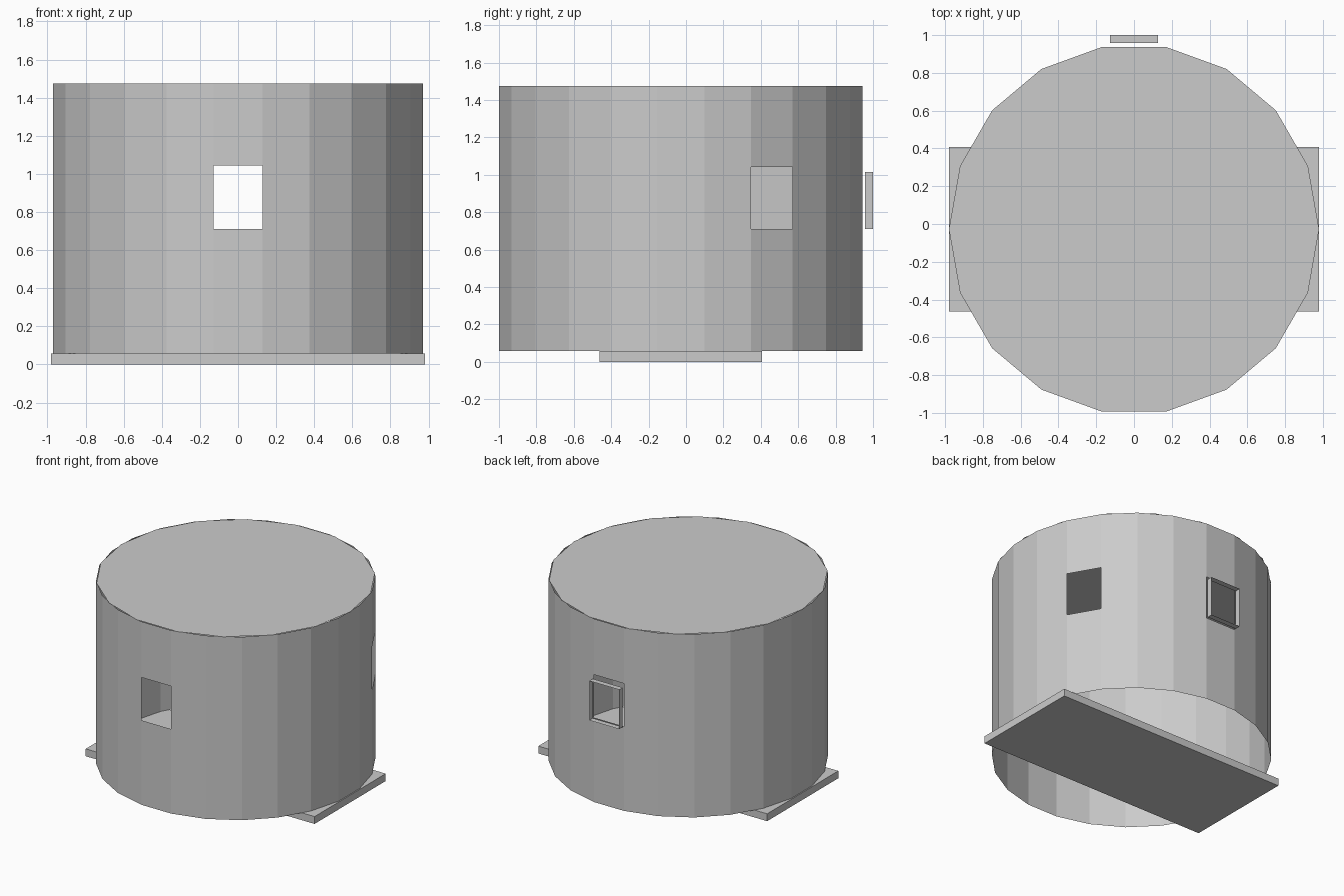
import bpy, bmesh, math

if "Cube" in bpy.data.objects:
    bpy.data.objects.remove(bpy.data.objects["Cube"])

CY = -0.028                    # drum centre in y
R = 0.98                       # drum radius
Z0, Z1 = 0.057, 1.475          # wall bottom and top
W0, W1 = 0.711, 1.043          # window bottom and top

grey = bpy.data.materials.new("light_grey")
grey.diffuse_color = (0.6, 0.6, 0.6, 1)
grey.use_nodes = True
grey.node_tree.nodes["Principled BSDF"].inputs["Base Color"].default_value = grey.diffuse_color


def finish(name, bm):
    mesh = bpy.data.meshes.new(name)
    bm.to_mesh(mesh)
    bm.free()
    mesh.materials.append(grey)
    obj = bpy.data.objects.new(name, mesh)
    bpy.context.collection.objects.link(obj)
    return obj


def box(name, lo, hi, open_y=False):
    """Box between two corners; open_y leaves out the front and back faces."""
    bm = bmesh.new()
    bmesh.ops.create_cube(bm, size=1)
    for v in bm.verts:
        v.co = [(a + b) / 2 + c * (b - a) for a, b, c in zip(lo, hi, v.co)]
    if open_y:
        bm.normal_update()
        ends = [f for f in bm.faces if abs(f.normal.y) > 0.9]
        bmesh.ops.delete(bm, geom=ends, context='FACES')
    return finish(name, bm)


# Drum wall: thin 24-sided shell, open below, one-facet-wide openings
bm = bmesh.new()
SIDES = 24
WINDOWS = {2, 6, 18}           # facets facing 30, 90 and 270 degrees
for i in range(SIDES):
    a, b = (math.radians(15 * (i + s)) for s in (-0.5, 0.5))
    spans = [(Z0, W0), (W1, Z1)] if i in WINDOWS else [(Z0, Z1)]
    for lo, hi in spans:
        bm.faces.new([bm.verts.new((R * math.cos(t), CY + R * math.sin(t), z))
                      for t, z in ((a, lo), (b, lo), (b, hi), (a, hi))])
bmesh.ops.remove_doubles(bm, verts=bm.verts, dist=0.0001)
finish("drum_wall", bm)

# Lid: flat 18-sided sheet
bm = bmesh.new()
bm.faces.new([bm.verts.new((R * math.cos(t), CY + R * math.sin(t), Z1))
              for t in (math.radians(20 * k) for k in range(18))])
finish("lid", bm)

# Base plank under the drum
box("base_plank", (-0.98, CY - 0.435, 0), (0.98, CY + 0.435, Z0))

# Thin open frame behind the back window
box("window_frame", (-0.128, 0.957, W0), (0.128, 1.0, 1.016), open_y=True)
